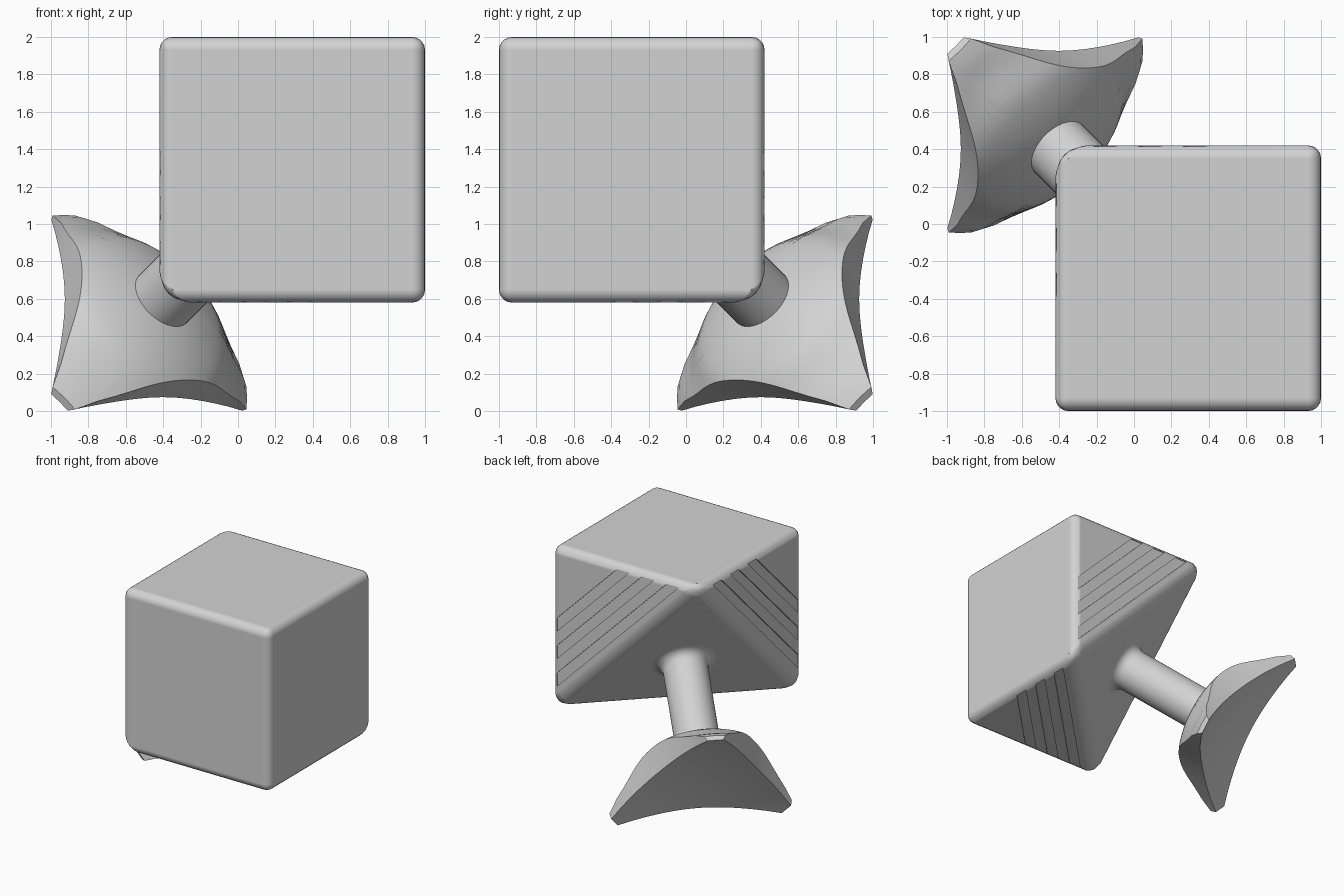
import bpy, bmesh, math
from mathutils import Vector, Matrix

if "Cube" in bpy.data.objects:
    bpy.data.objects.remove(bpy.data.objects["Cube"], do_unlink=True)

grey = bpy.data.materials.new("plain_grey")
grey.use_nodes = True
grey.diffuse_color = (0.65, 0.65, 0.65, 1)
grey.node_tree.nodes["Principled BSDF"].inputs["Base Color"].default_value = (0.65, 0.65, 0.65, 1)

# Diagonal frame: local Z runs from the block to the foot, local X to one foot tip
axis = Vector((-1, 1, -1)).normalized()
tip_dir = Vector((-1, 1, 2)).normalized()
frame = Matrix((tip_dir, axis.cross(tip_dir), axis)).transposed().to_4x4()
frame.translation = (0, 0, 1)


def add_object(name, bm, matrix=None):
    if matrix:
        bm.transform(matrix)
    bmesh.ops.recalc_face_normals(bm, faces=bm.faces)
    mesh = bpy.data.meshes.new(name)
    bm.to_mesh(mesh)
    bm.free()
    mesh.materials.append(grey)
    obj = bpy.data.objects.new(name, mesh)
    bpy.context.collection.objects.link(obj)
    return obj


def make_active(obj):
    bpy.ops.object.select_all(action="DESELECT")
    obj.select_set(True)
    bpy.context.view_layer.objects.active = obj


def smooth(obj):
    make_active(obj)
    bpy.ops.object.shade_smooth_by_angle(angle=math.radians(35))


def bridge(bm, ring_a, ring_b):
    n = len(ring_a)
    for i in range(n):
        j = (i + 1) % n
        bm.faces.new((ring_a[i], ring_a[j], ring_b[j], ring_b[i]))


# Block: a cube with one corner sliced off through its three neighbours, edges rounded
SIZE = 1.42
CENTRE = Vector((0.29, -0.29, 1.29))
bm = bmesh.new()
bmesh.ops.create_cube(bm, size=SIZE, matrix=Matrix.Translation(CENTRE))
far_corner = max(bm.verts, key=lambda v: v.co.dot(axis))
neighbours = [e.other_vert(far_corner) for e in far_corner.link_edges]
side_faces = list(far_corner.link_faces)
for face in side_faces:
    bm.faces.new([v for v in face.verts if v != far_corner])
bm.faces.new(neighbours)
bmesh.ops.delete(bm, geom=[far_corner], context="VERTS")
bmesh.ops.recalc_face_normals(bm, faces=bm.faces)
bmesh.ops.bevel(bm, geom=bm.edges[:], offset=0.07, segments=5, profile=0.5,
                affect="EDGES", clamp_overlap=True)
block = add_object("block", bm)

# Grooves: three shallow slots on each triangular side, parallel to the slice
X, Y, Z = Vector((1, 0, 0)), Vector((0, 1, 0)), Vector((0, 0, 1))
sides = [(Vector((-0.42, -1, 2)), Y, -Z, -X),
         (Vector((1, 0.42, 2)), -X, -Z, Y),
         (Vector((1, -1, 0.58)), -X, Y, -Z)]
INSET, DEPTH = 0.045, 0.012
bm = bmesh.new()
for corner, u, v, normal in sides:
    for k in range(3):
        near = 0.625 + 0.24 * k
        far = near + 0.115
        flat = [u * near + v * INSET, u * far + v * INSET, u * INSET + v * far, u * INSET + v * near]
        low = [bm.verts.new(corner + p - normal * DEPTH) for p in flat]
        high = [bm.verts.new(corner + p + normal * DEPTH) for p in flat]
        bm.faces.new(low)
        bm.faces.new(high)
        bridge(bm, low, high)
cutter = add_object("groove_cutter", bm)
cutter.hide_render = True
make_active(block)
slots = block.modifiers.new("grooves", "BOOLEAN")
slots.operation, slots.solver, slots.object = "DIFFERENCE", "EXACT", cutter
bpy.ops.object.modifier_apply(modifier=slots.name)
bpy.data.objects.remove(cutter, do_unlink=True)
smooth(block)
flat_sides = block.modifiers.new("flat_sides", "WEIGHTED_NORMAL")
flat_sides.keep_sharp = True
flat_sides.weight = 100

# Stem: round rod with a flared root at the block
ROOT = min((frame.inverted() @ (CENTRE + Vector(c) * SIZE / 2)).z
           for c in ((-1, 1, 1), (-1, -1, -1), (1, 1, -1)))
bm = bmesh.new()
profile = [(0.27, ROOT - 0.03)]
for i in range(7):
    a = math.radians(15 * i)
    profile.append((0.26 - 0.08 * math.sin(a), ROOT + 0.08 - 0.08 * math.cos(a)))
profile.append((0.18, 0.75))
rings = []
for r, w in profile:
    rings.append([bm.verts.new((r * math.cos(math.tau * i / 48), r * math.sin(math.tau * i / 48), w))
                  for i in range(48)])
for a, b in zip(rings, rings[1:]):
    bridge(bm, a, b)
bm.faces.new(rings[0])
bm.faces.new(rings[-1])
smooth(add_object("stem", bm, frame))

# Foot: three-pointed dish, domed towards the stem and hollow underneath
TIP, STEPS, RINGS = 0.797, 20, 16


def outline(half_width, waist):
    flare = TIP / 2 + half_width * math.cos(math.pi / 6) - waist
    corner = math.atan2(half_width, TIP)
    third = math.tau / 3
    points = [Vector((TIP, 0, 0))]
    for i in range(STEPS + 1):
        s = 2 * i / STEPS - 1
        a = third / 2 + s * (third / 2 - corner)
        r = (waist + flare * s * s) / math.cos(a - third / 2)
        points.append(Vector((r * math.cos(a), r * math.sin(a), 0)))
    return [Matrix.Rotation(k * third, 3, "Z") @ p for k in range(3) for p in points]


def dish_surface(bm, half_width, waist, height):
    centre = bm.verts.new((0, 0, height(0)))
    shape = outline(half_width, waist)
    rings = []
    for i in range(1, RINGS + 1):
        pts = [p * i / RINGS for p in shape]
        rings.append([bm.verts.new((p.x, p.y, height(p.length))) for p in pts])
    n = len(shape)
    for i in range(n):
        bm.faces.new((centre, rings[0][i], rings[0][(i + 1) % n]))
    for a, b in zip(rings, rings[1:]):
        bridge(bm, a, b)
    return rings[-1]


def dome(r):
    # Ball shape that thins out into flatter tips
    thin = min(max((r - 0.45) / 0.35, 0), 1)
    return 1.735 - math.sqrt(1.055 ** 2 - r * r) + 0.035 * math.sin(math.pi * thin) ** 2


bm = bmesh.new()
dome_rim = dish_surface(bm, 0.085, 0.464, dome)
hollow_rim = dish_surface(bm, 0.063, 0.428, lambda r: 0.963 + 0.195 * r * r)
bridge(bm, dome_rim, hollow_rim)
smooth(add_object("foot", bm, frame))
